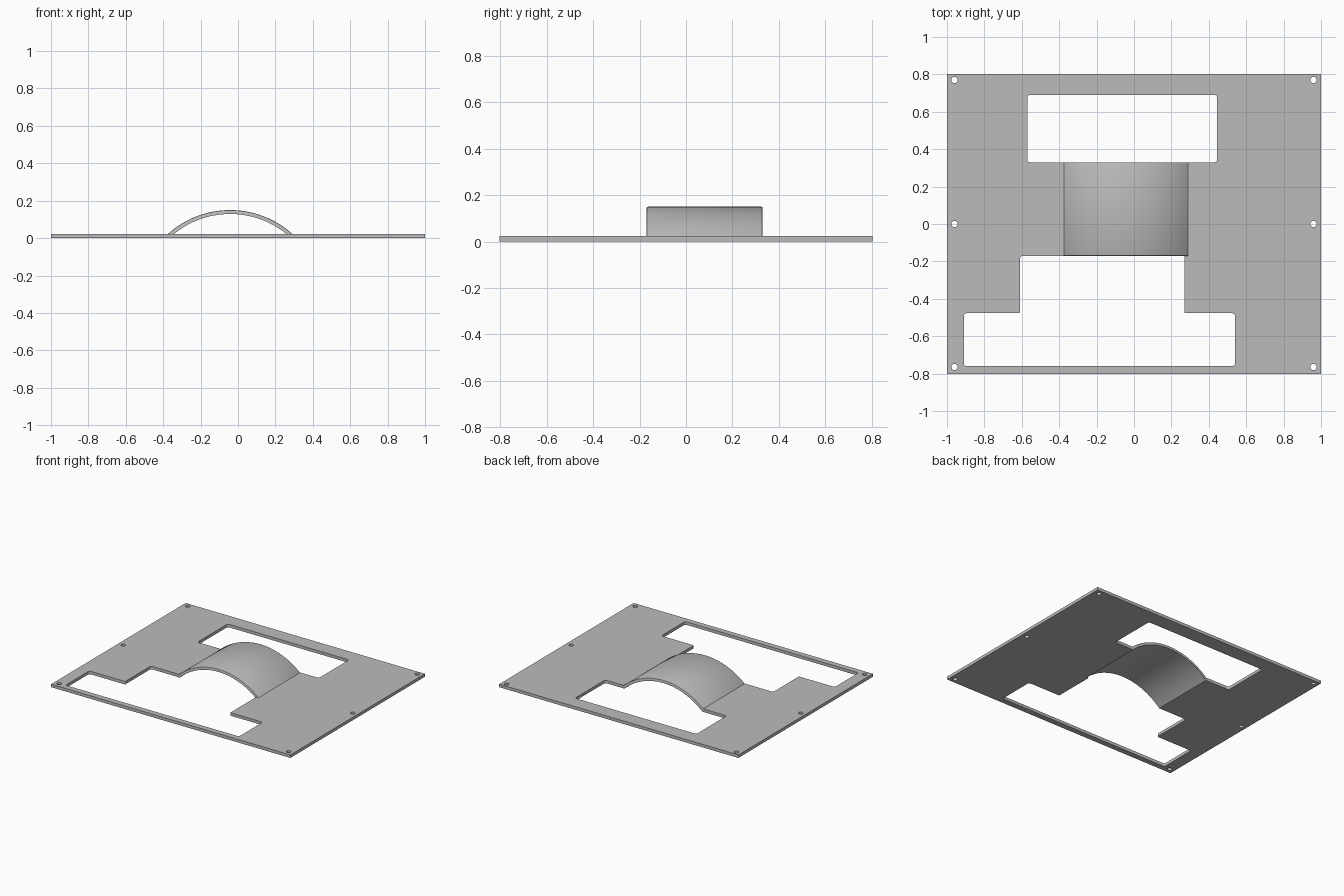
import bpy, bmesh, math
from mathutils import Vector

if "Cube" in bpy.data.objects:
    bpy.data.objects.remove(bpy.data.objects["Cube"])

T = 0.023                  # plate thickness
CX, HALF = -0.042, 0.332   # arch centre and half width
Y0, Y1 = -0.17, 0.33       # arch depth range
TOP, WALL = 0.15, 0.021    # arch height and wall

grey = bpy.data.materials.new("light grey")
grey.diffuse_color = (0.5, 0.5, 0.5, 1)
grey.use_nodes = True
grey.node_tree.nodes["Principled BSDF"].inputs["Base Color"].default_value = grey.diffuse_color


def rounded(corners, steps=4):
    """Outline from (x, y, radius) corners."""
    pts = []
    for i, (x, y, r) in enumerate(corners):
        p = Vector((x, y))
        if r == 0:
            pts.append(p)
            continue
        a = (Vector(corners[i - 1][:2]) - p).normalized() * r
        b = (Vector(corners[(i + 1) % len(corners)][:2]) - p).normalized() * r
        centre = p + a + b
        for k in range(steps + 1):
            t = k / steps * math.pi / 2
            pts.append(centre - b * math.cos(t) - a * math.sin(t))
    return pts


def circle(x, y, r, n=20):
    return [(x + r * math.cos(2 * math.pi * k / n),
             y + r * math.sin(2 * math.pi * k / n)) for k in range(n)]


# Flat plate: outer edge, one joined opening, six screw holes
R = 0.015
left, right = CX - HALF, CX + HALF
opening = [(-0.91, -0.76, R), (0.54, -0.76, R), (0.54, -0.477, R),
           (0.27, -0.477, 0.006), (0.27, Y0, 0), (right, Y0, 0), (right, Y1, 0),
           (0.445, Y1, R), (0.445, 0.69, R), (-0.57, 0.69, R), (-0.57, Y1, R),
           (left, Y1, 0), (left, Y0, 0), (-0.61, Y0, R),
           (-0.61, -0.477, 0.006), (-0.91, -0.477, R)]
# the arch foot reaches past the lower opening on the right side
loops = [[(-1, -0.803), (1, -0.803), (1, 0.803), (-1, 0.803)], rounded(opening)]
loops += [circle(x, y, 0.017) for x in (-0.96, 0.96) for y in (-0.765, 0.0, 0.77)]

curve = bpy.data.curves.new("plate_outline", "CURVE")
curve.dimensions = "2D"
curve.fill_mode = "BOTH"
curve.extrude = T / 2
for loop in loops:
    s = curve.splines.new("POLY")
    s.points.add(len(loop) - 1)
    for point, p in zip(s.points, loop):
        point.co = (p[0], p[1], 0, 1)
    s.use_cyclic_u = True
plate = bpy.data.objects.new("plate", curve)
plate.location.z = T / 2
bpy.context.collection.objects.link(plate)
bpy.context.view_layer.objects.active = plate
plate.select_set(True)
bpy.ops.object.convert(target="MESH")
plate = bpy.context.object
plate.name = "plate"
plate.data.materials.clear()
plate.data.materials.append(grey)

# Arched bridge: ring-segment profile swept along y
sag = TOP - T
ro = (HALF ** 2 + sag ** 2) / (2 * sag)
ri, cz = ro - WALL, TOP - ro
N = 40


def arc(r, z_end):
    a = math.acos((z_end - cz) / r)
    return [(CX + r * math.sin(t), cz + r * math.cos(t))
            for t in (a * (2 * k / N - 1) for k in range(N + 1))]


outer, inner = arc(ro, T), arc(ri, 0)
profile = outer + [(right, 0)] + inner[::-1] + [(left, 0)]
bm = bmesh.new()
face = bm.faces.new([bm.verts.new((x, Y0, z)) for x, z in profile])
ext = bmesh.ops.extrude_face_region(bm, geom=[face])
bmesh.ops.translate(bm, vec=(0, Y1 - Y0, 0),
                    verts=[g for g in ext["geom"] if isinstance(g, bmesh.types.BMVert)])
bmesh.ops.recalc_face_normals(bm, faces=bm.faces)
# soften the upper rims
on_rim = lambda v: abs(math.hypot(v.co.x - CX, v.co.z - cz) - ro) < 1e-4
rims = [e for e in bm.edges if all(on_rim(v) for v in e.verts)
        and abs(e.verts[0].co.y - e.verts[1].co.y) < 1e-5]
bmesh.ops.bevel(bm, geom=rims, offset=0.006, segments=2, profile=0.5, affect="EDGES")
mesh = bpy.data.meshes.new("arched_bridge")
bm.to_mesh(mesh)
bm.free()
mesh.materials.append(grey)
arch = bpy.data.objects.new("arched_bridge", mesh)
bpy.context.collection.objects.link(arch)

# Smooth the curved walls, keep hard edges
for ob in (plate, arch):
    bpy.ops.object.select_all(action="DESELECT")
    ob.select_set(True)
    bpy.context.view_layer.objects.active = ob
    bpy.ops.object.shade_smooth_by_angle(angle=math.radians(30))
